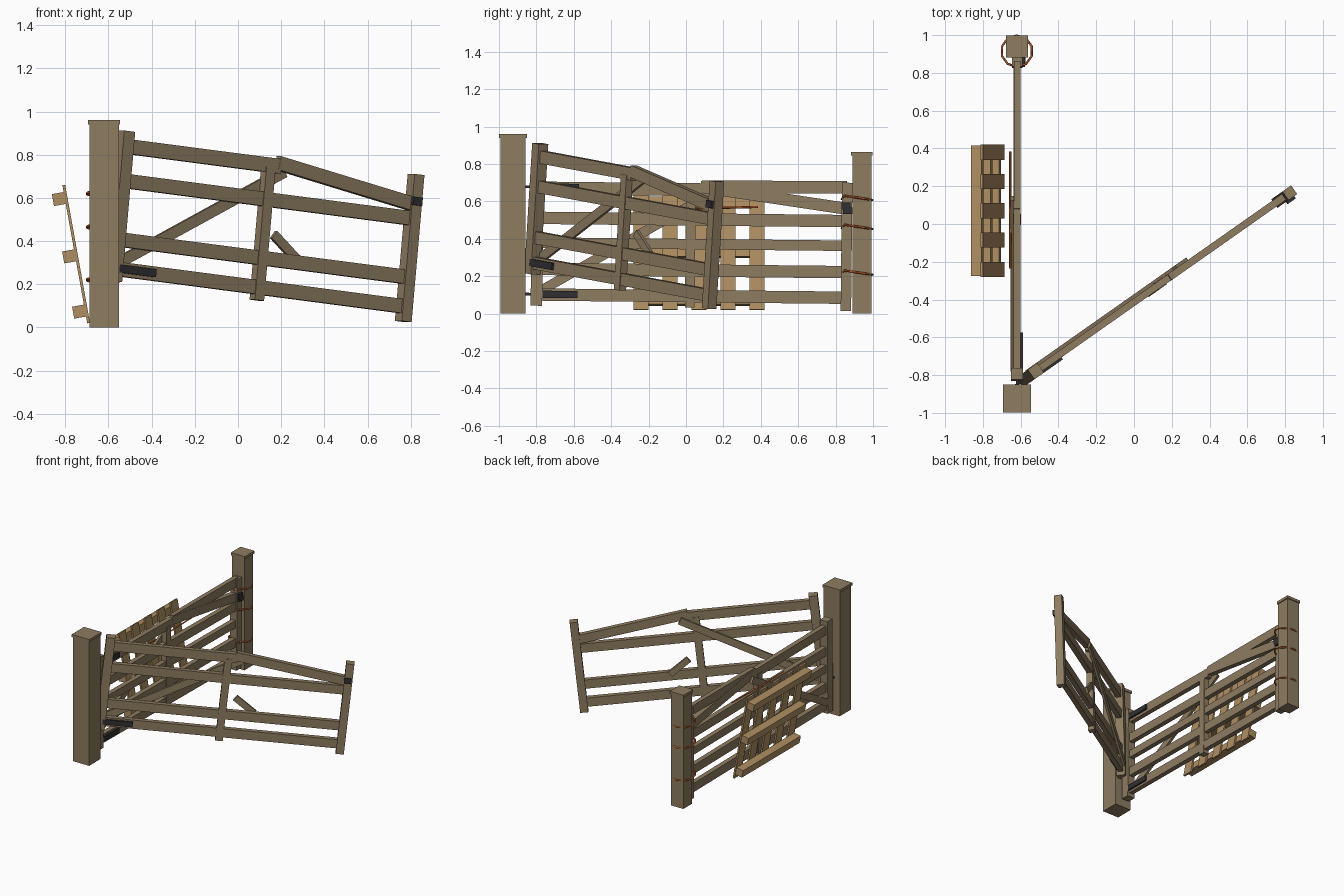
import bpy, bmesh, math
from mathutils import Matrix, Vector

if "Cube" in bpy.data.objects:
    bpy.data.objects.remove(bpy.data.objects["Cube"])


def material(name, rgb):
    m = bpy.data.materials.new(name)
    m.diffuse_color = (*rgb, 1)
    m.use_nodes = True
    m.node_tree.nodes["Principled BSDF"].inputs["Base Color"].default_value = m.diffuse_color
    return m


WOOD = material("weathered_wood", (0.27, 0.2, 0.118))
PALE = material("pale_pallet_wood", (0.42, 0.27, 0.12))
IRON = material("black_iron", (0.03, 0.03, 0.032))
TWINE = material("orange_twine", (0.55, 0.12, 0.025))


def box(name, center, size, mat, frame=Matrix(), tilt=0.0):
    """Box in a local frame; tilt rotates it in the local XZ plane (positive rises)."""
    bm = bmesh.new()
    bmesh.ops.create_cube(bm, size=1)
    m = (frame @ Matrix.Translation(center) @ Matrix.Rotation(-tilt, 4, 'Y')
         @ Matrix.Diagonal((*size, 1)))
    bmesh.ops.transform(bm, matrix=m, verts=bm.verts)
    me = bpy.data.meshes.new(name)
    bm.to_mesh(me)
    bm.free()
    me.materials.append(mat)
    ob = bpy.data.objects.new(name, me)
    bpy.context.collection.objects.link(ob)
    return ob


def bar(name, a, b, height, depth, w, mat, frame):
    """Board running between two (u, v) points of a gate plane."""
    du, dv = b[0] - a[0], b[1] - a[1]
    return box(name, ((a[0] + b[0]) / 2, w, (a[1] + b[1]) / 2),
               (math.hypot(du, dv), depth, height), mat, frame, math.atan2(dv, du))


def cord(name, points, radius, closed):
    cu = bpy.data.curves.new(name, 'CURVE')
    cu.dimensions = '3D'
    cu.bevel_depth = radius
    cu.bevel_resolution = 0
    sp = cu.splines.new('POLY')
    sp.points.add(len(points) - 1)
    for p, co in zip(sp.points, points):
        p.co = (*co, 1)
    sp.use_cyclic_u = closed
    cu.use_fill_caps = not closed
    cu.materials.append(TWINE)
    ob = bpy.data.objects.new(name, cu)
    bpy.context.collection.objects.link(ob)


def post(name, y, half, cap_half, height):
    box(name, (-0.62, y, (height - 0.02) / 2), (half * 2, half * 2, height - 0.02), WOOD)
    box(name + "_cap", (-0.62, y, height - 0.01), (cap_half * 2, cap_half * 2, 0.02), WOOD)


def gate(name, origin, yaw, pitch, broken):
    f = (Matrix.Translation(origin) @ Matrix.Rotation(math.radians(yaw), 4, 'Z')
         @ Matrix.Rotation(math.radians(pitch), 4, 'Y'))
    end = 1.655
    # stiles
    bar(name + "_heel_stile", (0, 0), (0, 0.70), 0.062, 0.062, 0, WOOD, f)
    bar(name + "_latch_stile", (end, -0.01), (end, 0.675), 0.056, 0.056, 0, WOOD, f)
    bar(name + "_mid_stile", (0.82, 0.0), (0.82, 0.62), 0.052, 0.044, 0, WOOD, f)
    # rails
    levels = [0.47, 0.197, 0.06] + ([] if broken else [0.338])
    for i, v in enumerate(levels):
        bar(f"{name}_rail_{i}", (0.02, v), (end, v), 0.056 if v == 0.338 else 0.066,
            0.036, 0, WOOD, f)
    bar(name + "_top_rail", (0.02, 0.63), (0.88, 0.63), 0.068, 0.036, 0, WOOD, f)
    bar(name + "_dropped_top_rail", (0.87, 0.645), (end - 0.01, 0.537), 0.064,
        0.038, 0, WOOD, f)
    # diagonal brace on the back face
    bar(name + "_brace", (0.03, 0.085), (0.93, 0.61), 0.052, 0.018, 0.026, WOOD, f)
    if broken:
        bar(name + "_brace_stub", (0.90, 0.315), (1.04, 0.215), 0.045, 0.018, 0.026, WOOD, f)
    else:
        bar(name + "_repair_board", (0.88, 0.645), (end, 0.65), 0.068, 0.034, 0, WOOD, f)
    # hinge straps with pins, and the latch
    for v in ([0.062] if broken else [0.062, 0.635]):
        box(name + "_hinge_strap", (0.115, -0.024, v), (0.21, 0.014, 0.038), IRON, f)
        box(name + "_hinge_pin", (-0.045, 0, v), (0.07, 0.014, 0.014), IRON, f)
    box(name + "_latch", (end - 0.005, -0.033, 0.55), (0.05, 0.02, 0.038), IRON, f)


# gate posts
post("hinge_post", -0.925, 0.068, 0.074, 0.96)
post("latch_post", 0.94, 0.051, 0.058, 0.865)

# closed gate, and sagging open gate
gate("closed_gate", (-0.619, -0.80, 0.042), 90, 0.6, False)
gate("open_gate", (-0.58, -0.822, 0.213), 35.1, 6.1, True)
box("latch_catch", (-0.585, 0.865, 0.55), (0.02, 0.05, 0.035), IRON)

# twine loops tying the closed gate to its post
for i, z in enumerate((0.62, 0.465, 0.22)):
    ring = []
    for k in range(10):
        a = math.tau * (k + 0.5) / 10
        y = 0.083 * math.sin(a)
        ring.append((-0.62 + 0.083 * math.cos(a), 0.915 + y,
                     z - 0.15 * y - (0.02 if y < -0.07 else 0)))
    cord(f"twine_loop_{i}", ring, 0.006, True)
cord("pallet_twine", [(-0.655, -0.235, 0.57), (-0.655, 0.08, 0.563), (-0.655, 0.385, 0.57)],
     0.006, False)

# pallet leaning on the closed gate: local Z runs up the slope
lean = Matrix.Translation((-0.692, 0.07, 0.02)) @ Matrix.Rotation(math.radians(-10.2), 4, 'Y')
for i in range(5):
    box(f"pallet_slat_{i}", (0, (i - 2) * 0.155, 0.325), (0.013, 0.08, 0.65), PALE, lean)
for i, h in enumerate((0.06, 0.32, 0.59)):
    box(f"pallet_stringer_{i}", (-0.034, 0, h), (0.056, 0.69, 0.056), PALE, lean)
